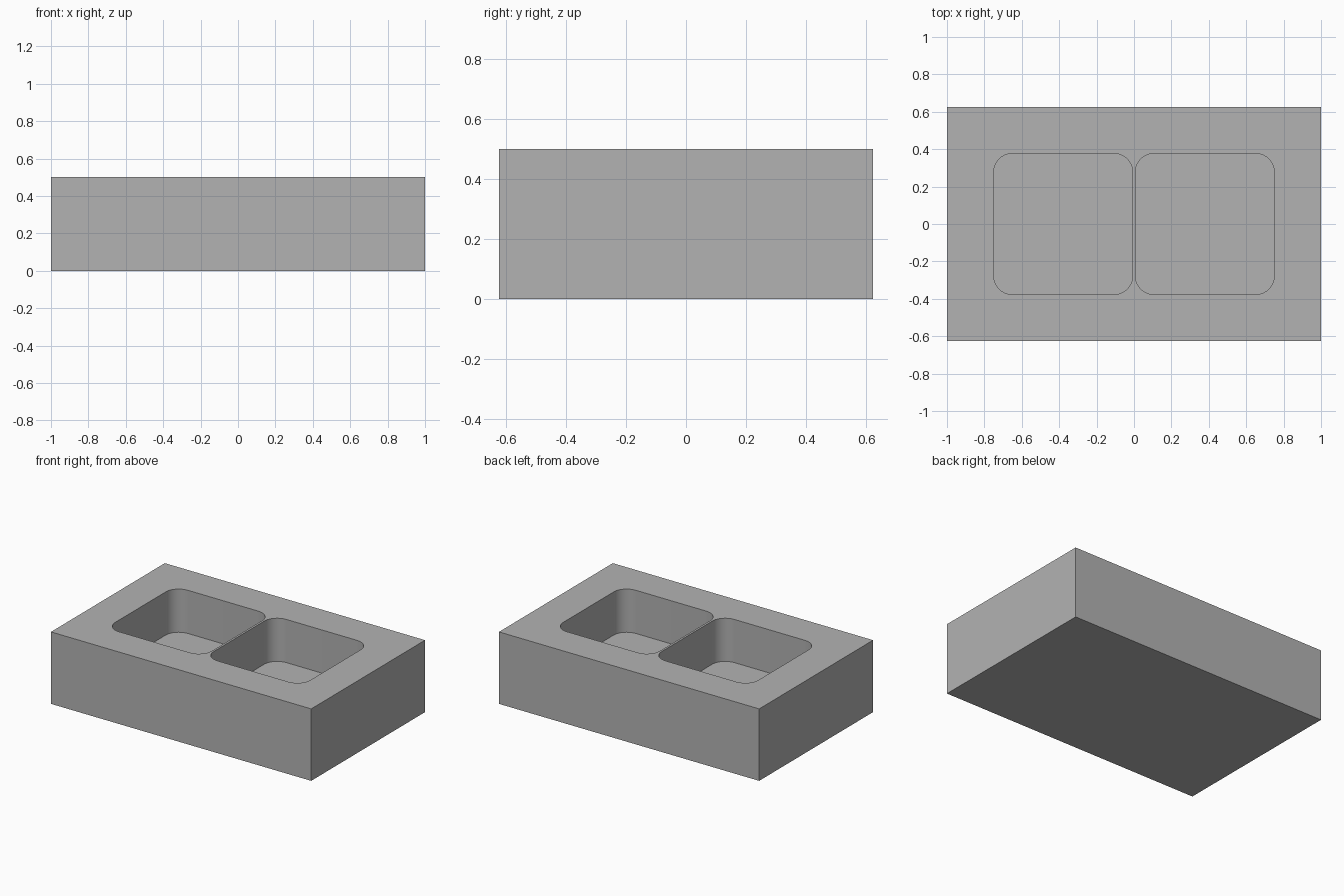
import bpy
import bmesh
from math import radians

cube = bpy.data.objects.get("Cube")
if cube:
    bpy.data.objects.remove(cube, do_unlink=True)

HEIGHT = 0.5
FLOOR = 0.2
INNER, OUTER, HALF_DEPTH, RADIUS = 0.0075, 0.75, 0.377, 0.1

grey = bpy.data.materials.new("plain grey")
grey.use_nodes = True
colour = (0.45, 0.45, 0.45, 1)
grey.diffuse_color = colour
grey.node_tree.nodes["Principled BSDF"].inputs["Base Color"].default_value = colour


def box(name, low, high, corner=0):
    """Box between two corners, with optional rounded vertical edges."""
    bm = bmesh.new()
    bmesh.ops.create_cube(bm, size=1)
    for v in bm.verts:
        v.co = [(a + b) / 2 + c * (b - a) for a, b, c in zip(low, high, v.co)]
    if corner:
        upright = [e for e in bm.edges
                   if abs(e.verts[0].co.z - e.verts[1].co.z) > 0.01]
        bmesh.ops.bevel(bm, geom=upright, offset=corner, segments=10,
                        profile=0.5, affect='EDGES')
    mesh = bpy.data.meshes.new(name)
    bm.to_mesh(mesh)
    bm.free()
    mesh.materials.append(grey)
    obj = bpy.data.objects.new(name, mesh)
    bpy.context.collection.objects.link(obj)
    return obj


# Solid block
block = box("basin_block", (-1, -0.625, 0), (1, 0.625, HEIGHT))

# Two rounded basins, separated by a thin divider
for side, x0, x1 in (("left", INNER, OUTER), ("right", -OUTER, -INNER)):
    cutter = box(side + "_basin_cutter", (x0, -HALF_DEPTH, FLOOR),
                 (x1, HALF_DEPTH, HEIGHT + 0.2), RADIUS)
    cutter.hide_render = True
    cut = block.modifiers.new(side + "_basin", 'BOOLEAN')
    cut.operation = 'DIFFERENCE'
    cut.solver = 'EXACT'
    cut.object = cutter

# Apply the cuts and remove the cutters
bpy.ops.object.select_all(action='DESELECT')
block.select_set(True)
bpy.context.view_layer.objects.active = block
for cut in list(block.modifiers):
    cutter = cut.object
    bpy.ops.object.modifier_apply(modifier=cut.name)
    bpy.data.objects.remove(cutter, do_unlink=True)

# Smooth basin corners, sharp rims
bpy.ops.object.shade_smooth_by_angle(angle=radians(30))
